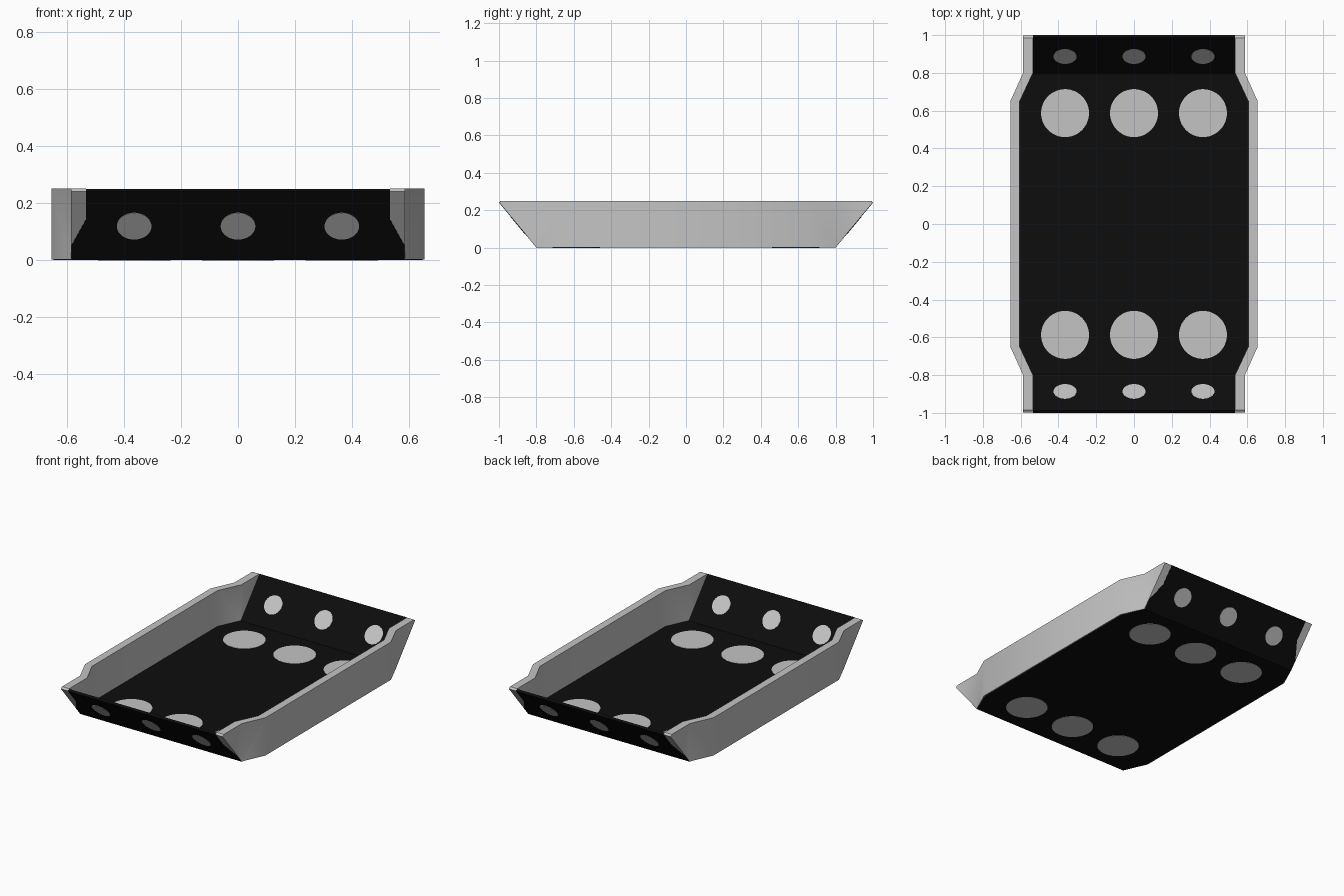
import bpy, bmesh, math
from mathutils import Vector

if "Cube" in bpy.data.objects:
    bpy.data.objects.remove(bpy.data.objects["Cube"], do_unlink=True)

THICK = 0.015                                   # sheet thickness
FOLD, TIP, TIP_Z, TOP = 0.8, 1.0, 0.24, 0.25    # fold line, end lip, rail height


def material(name, value):
    mat = bpy.data.materials.new(name)
    mat.use_nodes = True
    colour = (value, value, value, 1)
    mat.diffuse_color = colour
    mat.node_tree.nodes["Principled BSDF"].inputs["Base Color"].default_value = colour
    return mat


black = material("black", 0.004)
grey = material("light grey", 0.55)


def make_object(name, bm, mat):
    mesh = bpy.data.meshes.new(name)
    bm.to_mesh(mesh)
    bm.free()
    mesh.materials.append(mat)
    obj = bpy.data.objects.new(name, mesh)
    bpy.context.collection.objects.link(obj)
    return obj


def slope_y(z):
    return FOLD + (TIP - FOLD) * z / TIP_Z


# Folded sheet: flat floor and two sloping ends
bm = bmesh.new()
fold_edges = {}
for end in (-1, 1):
    fold_edges[end] = [bm.verts.new((side * 0.585, end * FOLD, 0)) for side in (-1, 1)]
wide = {(s, e): bm.verts.new((s * 0.648, e * 0.65, 0)) for s in (-1, 1) for e in (-1, 1)}
bm.faces.new([*fold_edges[-1], wide[1, -1], wide[1, 1],
              *reversed(fold_edges[1]), wide[-1, 1], wide[-1, -1]])
for end in (-1, 1):
    outline = [(0.585, 0.05), (0.535, 0.14), (0.535, TIP_Z)]
    right = [bm.verts.new((x, end * slope_y(z), z)) for x, z in outline]
    left = [bm.verts.new((-x, end * slope_y(z), z)) for x, z in reversed(outline)]
    bm.faces.new([*fold_edges[end], *right, *left])
for face in bm.faces:
    face.normal_update()
    if face.normal.z > 0:
        face.normal_flip()
sheet = make_object("folded_sheet", bm, black)
solid = sheet.modifiers.new("thickness", "SOLIDIFY")
solid.thickness = THICK
solid.offset = -1
solid.use_even_offset = True


# Side rails: bent wall with ends cut to the slope
def rail(name, side):
    bm = bmesh.new()
    outer = [(0.587, 1.1), (0.587, 0.8), (0.655, 0.65)]
    inner = [(0.535, 1.1), (0.535, 0.8), (0.605, 0.65)]
    plan = outer + [(x, -y) for x, y in reversed(outer)]
    plan += [(x, -y) for x, y in inner] + list(reversed(inner))
    base = bm.faces.new([bm.verts.new((side * x, y, 0.002)) for x, y in plan])
    top = bmesh.ops.extrude_face_region(bm, geom=[base])["geom"]
    bmesh.ops.translate(bm, vec=(0, 0, TOP - 0.002),
                        verts=[v for v in top if isinstance(v, bmesh.types.BMVert)])
    for end in (-1, 1):
        cuts = [((0, end * (FOLD - 0.002), 0), (0, end * TIP_Z, FOLD - TIP)),
                ((0, end * 0.986, TOP), (0, end * 0.01, 0.013))]
        for point, normal in cuts:
            bmesh.ops.bisect_plane(bm, geom=bm.verts[:] + bm.edges[:] + bm.faces[:],
                                   plane_co=point, plane_no=Vector(normal).normalized(),
                                   clear_outer=True)
            bmesh.ops.holes_fill(bm, edges=[e for e in bm.edges if e.is_boundary])
    bmesh.ops.recalc_face_normals(bm, faces=bm.faces[:])
    obj = make_object(name, bm, grey)
    bpy.ops.object.select_all(action="DESELECT")
    obj.select_set(True)
    bpy.context.view_layer.objects.active = obj
    bpy.ops.object.shade_smooth_by_angle(angle=math.radians(30))


rail("left_rail", 1)
rail("right_rail", -1)


# Round spots showing on both faces of the sheet
def spot(name, surface_point, normal, radius):
    normal = Vector(normal).normalized()
    bm = bmesh.new()
    bmesh.ops.create_cone(bm, cap_ends=True, segments=48, radius1=radius,
                          radius2=radius, depth=THICK + 0.003)
    obj = make_object(name, bm, grey)
    obj.location = Vector(surface_point) + normal * THICK / 2
    obj.rotation_euler = normal.to_track_quat("Z", "Y").to_euler()


for end, label in ((-1, "front"), (1, "back")):
    for i in (-1, 0, 1):
        spot(f"{label}_floor_spot_{i + 2}", (i * 0.365, end * 0.587, 0), (0, 0, 1), 0.127)
        spot(f"{label}_end_spot_{i + 2}", (i * 0.365, end * slope_y(0.119), 0.119),
             (0, -end * TIP_Z, TIP - FOLD), 0.061)
